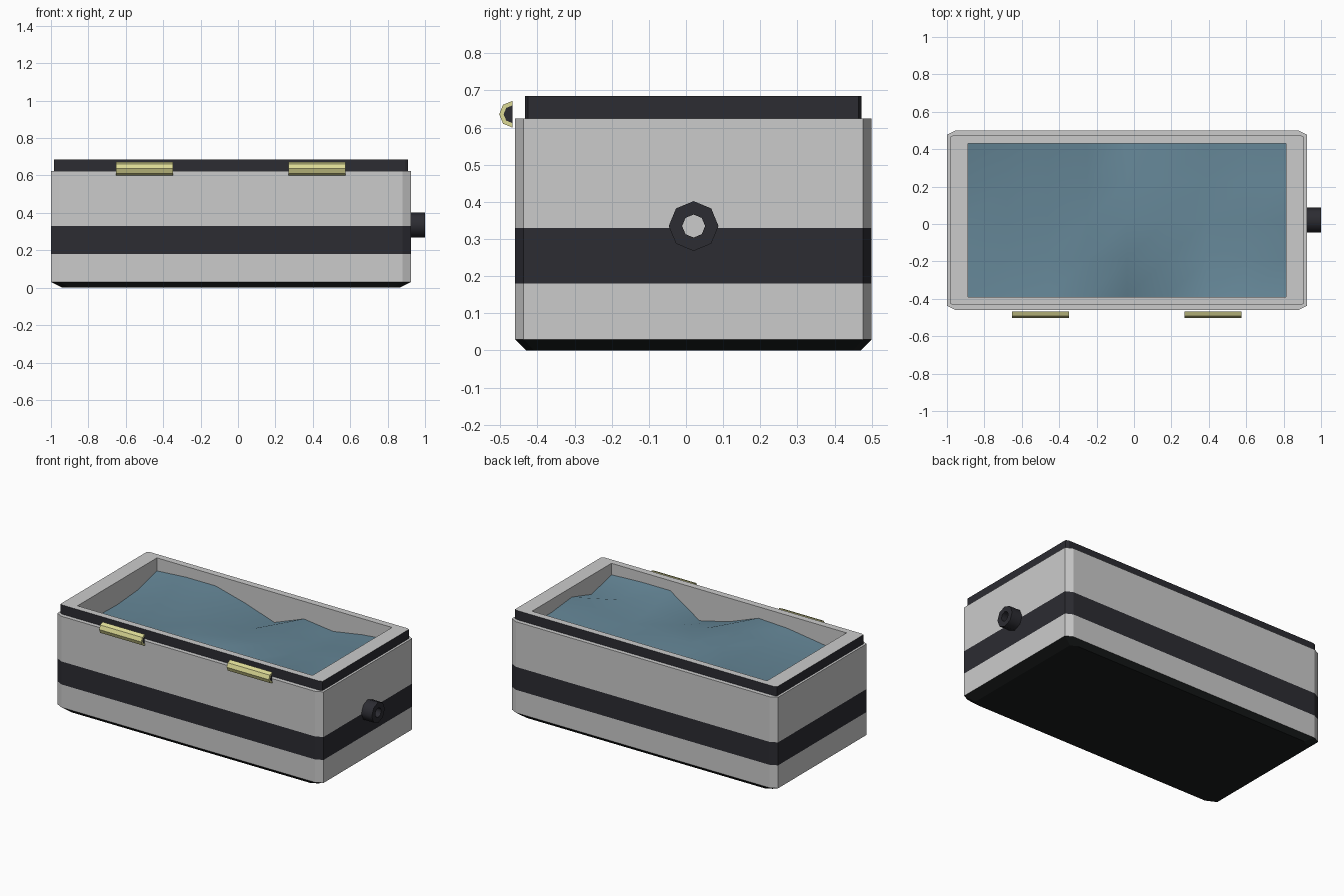
import bpy, bmesh
from math import cos, sin, pi, radians

if "Cube" in bpy.data.objects:
    bpy.data.objects.remove(bpy.data.objects["Cube"])

CX, CY = -0.0375, 0.02   # centre of the tub


def material(name, rgb):
    m = bpy.data.materials.new(name)
    m.diffuse_color = (*rgb, 1)
    m.use_nodes = True
    m.node_tree.nodes["Principled BSDF"].inputs["Base Color"].default_value = m.diffuse_color
    return m


DARK = material("dark_trim", (0.025, 0.025, 0.032))
BLACK = material("black_base", (0.01, 0.012, 0.012))
BRASS = material("pale_brass", (0.72, 0.70, 0.30))
WATER = material("water", (0.13, 0.24, 0.31))


def finish(name, bm, mat=None, smooth=None, recalc=True):
    if recalc:
        bmesh.ops.recalc_face_normals(bm, faces=bm.faces)
    me = bpy.data.meshes.new(name)
    bm.to_mesh(me)
    bm.free()
    ob = bpy.data.objects.new(name, me)
    bpy.context.collection.objects.link(ob)
    if mat:
        me.materials.append(mat)
    if smooth:
        bpy.context.view_layer.objects.active = ob
        ob.select_set(True)
        bpy.ops.object.shade_smooth_by_angle(angle=radians(smooth))
        ob.select_set(False)
    return ob


def box_ring(hx, hy, cx, cy, z):
    """Rectangle with cut corners, counter-clockwise."""
    pts = [(hx, -hy + cy), (hx, hy - cy), (hx - cx, hy), (-hx + cx, hy),
           (-hx, hy - cy), (-hx, -hy + cy), (-hx + cx, -hy), (hx - cx, -hy)]
    return [(CX + x, CY + y, z) for x, y in pts]


def loft(name, rings, mat=None, cap_start=False, cap_end=False, loop=False, smooth=None):
    """Bridge successive point rings; rings run so that faces point outward."""
    bm = bmesh.new()
    vs = [[bm.verts.new(p) for p in r] for r in rings]
    n = len(vs[0])
    pairs = list(zip(vs, vs[1:])) + ([(vs[-1], vs[0])] if loop else [])
    for a, b in pairs:
        for i in range(n):
            j = (i + 1) % n
            bm.faces.new((a[i], a[j], b[j], b[i]))
    if cap_start:
        bm.faces.new(vs[0][::-1])
    if cap_end:
        bm.faces.new(vs[-1])
    bmesh.ops.remove_doubles(bm, verts=bm.verts, dist=1e-5)
    return finish(name, bm, mat, smooth, recalc=cap_start and cap_end or loop)


def shell(z):
    return box_ring(0.9625, 0.48, 0.045, 0.023, z)


def rim(z):
    return box_ring(0.9475, 0.453, 0.018, 0.008, z)


def opening(z):
    return box_ring(0.85, 0.41, 0, 0, z)


# Tub: tapered base, stacked wall bands, raised rim and inner liner
loft("base", [box_ring(0.9023, 0.45, 0.042, 0.021, 0), shell(0.03)], BLACK, cap_start=True)
loft("lower_wall", [shell(0.03), shell(0.18)])
loft("stripe", [shell(0.18), shell(0.33)], DARK)
loft("upper_wall", [shell(0.33), shell(0.625), rim(0.625)])
loft("rim_side", [rim(0.625), rim(0.685)], DARK)
loft("rim_top_and_liner", [rim(0.685), opening(0.685), opening(0.40)], cap_end=True)

# Rippled water, rows from front to back
heights = [
    [.54, .57, .60, .61, .53, .48, .62, .62, .61],
    [.54, .56, .58, .60, .57, .53, .57, .58, .56],
    [.535, .58, .60, .58, .55, .56, .56, .59, .62],
    [.55, .59, .60, .56, .53, .56, .55, .57, .60],
    [.60, .615, .615, .56, .49, .57, .545, .58, .60],
]
bm = bmesh.new()
grid = [[bm.verts.new((CX - 0.85 + 1.7 * i / 8, CY - 0.41 + 0.82 * j / 4, z))
         for i, z in enumerate(row)] for j, row in enumerate(heights)]
for j in range(4):
    for i in range(8):
        bm.faces.new((grid[j][i], grid[j][i + 1], grid[j + 1][i + 1], grid[j + 1][i]))
finish("water_surface", bm, WATER, smooth=60, recalc=False)


# Front latches: half-octagon brass covers over a dark core
def half_octagon(x, r):
    return [(x, -0.467 - r * sin(k * pi / 4), 0.636 + r * cos(k * pi / 4)) for k in range(5)]


for side, x0 in (("left", -0.652), ("right", 0.27)):
    x1 = x0 + 0.305
    loft(f"latch_cover_{side}",
         [half_octagon(x, 0.036) + half_octagon(x, 0.024)[::-1] for x in (x0, x1)],
         BRASS, cap_start=True, cap_end=True)
    loft(f"latch_core_{side}", [half_octagon(x, 0.024) for x in (x0 + .002, x1 - .002)],
         DARK, cap_start=True, cap_end=True)


# Drain spout on the right end
def octagon(x, r):
    return [(x, 0.0205 + r * sin(k * pi / 4), 0.335 + r * cos(k * pi / 4)) for k in range(8)]


loft("spout", [octagon(0.92, 0.067), octagon(1.0, 0.067), octagon(1.0, 0.031), octagon(0.92, 0.031)],
     DARK, loop=True, smooth=50)
loft("spout_plug", [octagon(0.92, 0.031), octagon(0.95, 0.031)], cap_start=True, cap_end=True)
